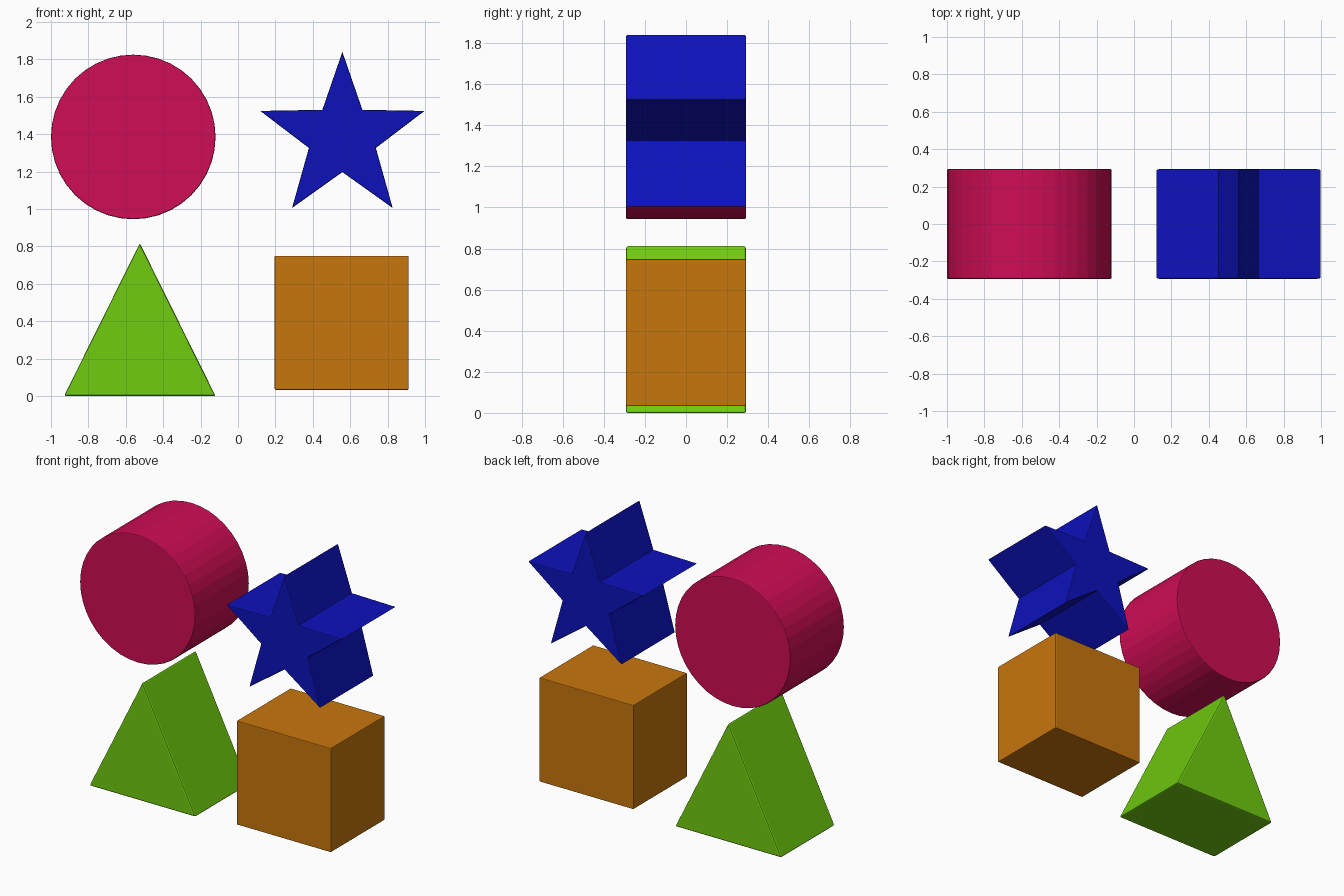
import bpy, bmesh, math

if "Cube" in bpy.data.objects:
    bpy.data.objects.remove(bpy.data.objects["Cube"])

HALF_DEPTH = 0.293


def prism(name, outline, color, bevel, all_edges=False):
    """Extrude an x-z outline along y and soften its edges."""
    bm = bmesh.new()
    front = bm.faces.new([bm.verts.new((x, -HALF_DEPTH, z)) for x, z in outline])
    ext = bmesh.ops.extrude_face_region(bm, geom=[front], use_keep_orig=True)
    for v in ext["geom"]:
        if isinstance(v, bmesh.types.BMVert):
            v.co.y = HALF_DEPTH
    bmesh.ops.recalc_face_normals(bm, faces=bm.faces)
    # Rim edges have both ends at the same depth
    edges = [e for e in bm.edges
             if all_edges or abs(e.verts[0].co.y - e.verts[1].co.y) < 1e-5]
    bmesh.ops.bevel(bm, geom=edges, offset=bevel, offset_type='OFFSET',
                    segments=2, profile=0.5, affect='EDGES')
    mesh = bpy.data.meshes.new(name)
    bm.to_mesh(mesh)
    bm.free()
    obj = bpy.data.objects.new(name, mesh)
    bpy.context.collection.objects.link(obj)
    mat = bpy.data.materials.new(name + "_color")
    mat.diffuse_color = (*color, 1)
    mat.use_nodes = True
    mat.node_tree.nodes["Principled BSDF"].inputs["Base Color"].default_value = mat.diffuse_color
    mesh.materials.append(mat)
    return obj


# Round block
n = 40
circle = [(-0.56 + 0.44 * math.cos(2 * math.pi * i / n),
           1.385 + 0.44 * math.sin(2 * math.pi * i / n)) for i in range(n)]
prism("circle_block", circle, (0.62, 0.004, 0.09), 0.006)

# Star block: right half of the outline, mirrored about its centre line
cx = 0.558
half = [(0.107, 1.53), (0.439, 1.524), (0.179, 1.326), (0.269, 1.005)]
star = [(cx, 1.84)] + [(cx + x, z) for x, z in half] + [(cx, 1.197)]
star += [(cx - x, z) for x, z in reversed(half)]
prism("star_block", star, (0.004, 0.006, 0.5), 0.006)

# Triangle block
triangle = [(-0.93, 0.0), (-0.12, 0.0), (-0.525, 0.817)]
prism("triangle_block", triangle, (0.16, 0.6, 0.005), 0.01, True)

# Square block
square = [(0.196, 0.033), (0.912, 0.033), (0.912, 0.749), (0.196, 0.749)]
prism("square_block", square, (0.58, 0.18, 0.004), 0.005, True)
